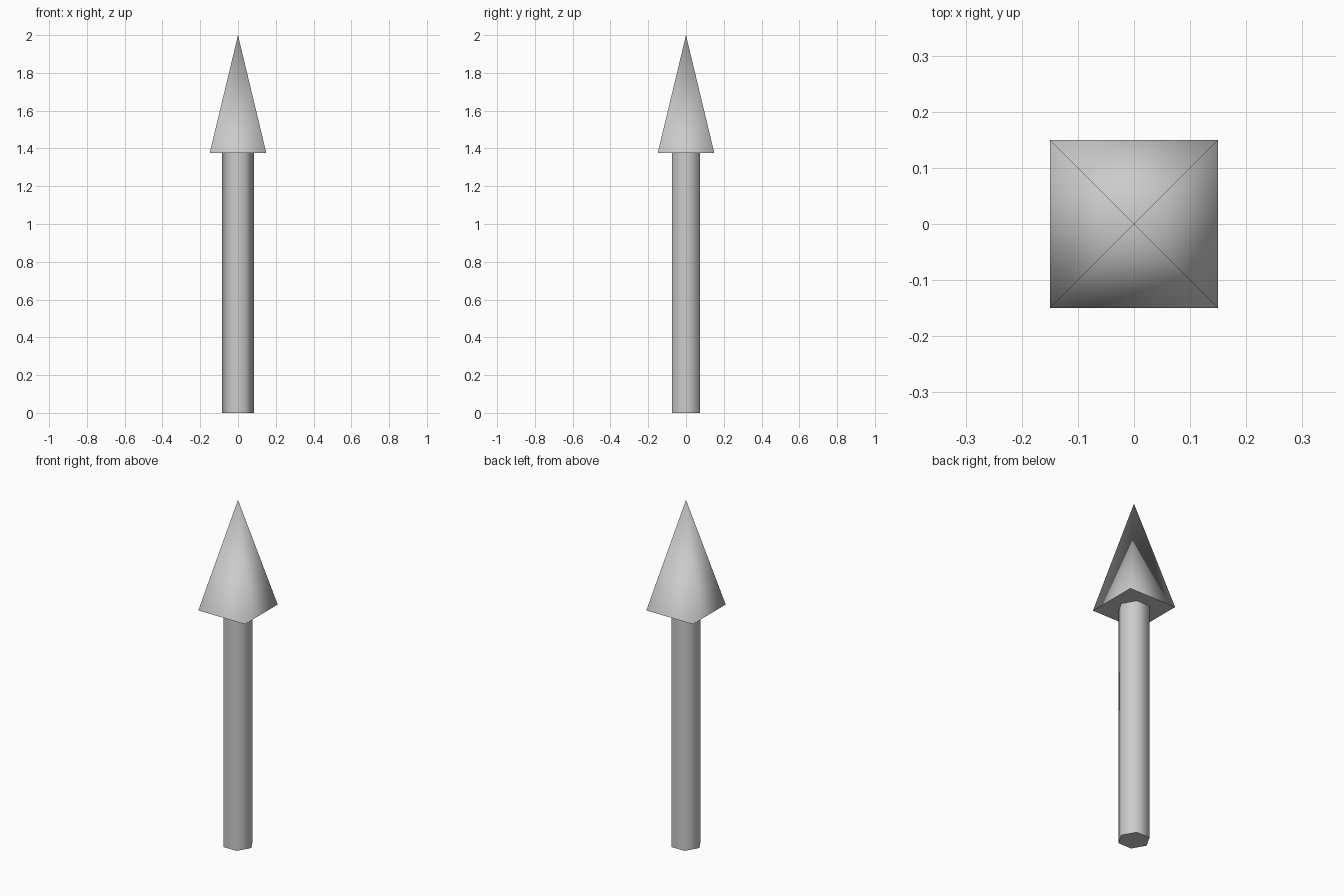
import bpy
import math

if "Cube" in bpy.data.objects:
    bpy.data.objects.remove(bpy.data.objects["Cube"])

SHAFT_TOP = 1.375
TIP = 2.0


def finish(name):
    # Apply the turn, then smooth the sides while keeping the end caps crisp
    obj = bpy.context.object
    obj.name = name
    bpy.ops.object.transform_apply(location=False, rotation=True, scale=True)
    bpy.ops.object.shade_smooth_by_angle(angle=math.radians(89))
    return obj


# Six-sided shaft with corners pointing along x
bpy.ops.mesh.primitive_cylinder_add(
    vertices=6, radius=0.085, depth=SHAFT_TOP,
    location=(0, 0, SHAFT_TOP / 2), rotation=(0, 0, math.radians(30)))
finish("shaft")

# Square pyramid head with its sides facing the axes
bpy.ops.mesh.primitive_cone_add(
    vertices=4, radius1=0.15 * math.sqrt(2), radius2=0, depth=TIP - SHAFT_TOP,
    location=(0, 0, (SHAFT_TOP + TIP) / 2), rotation=(0, 0, math.radians(45)))
finish("pointed_head")
